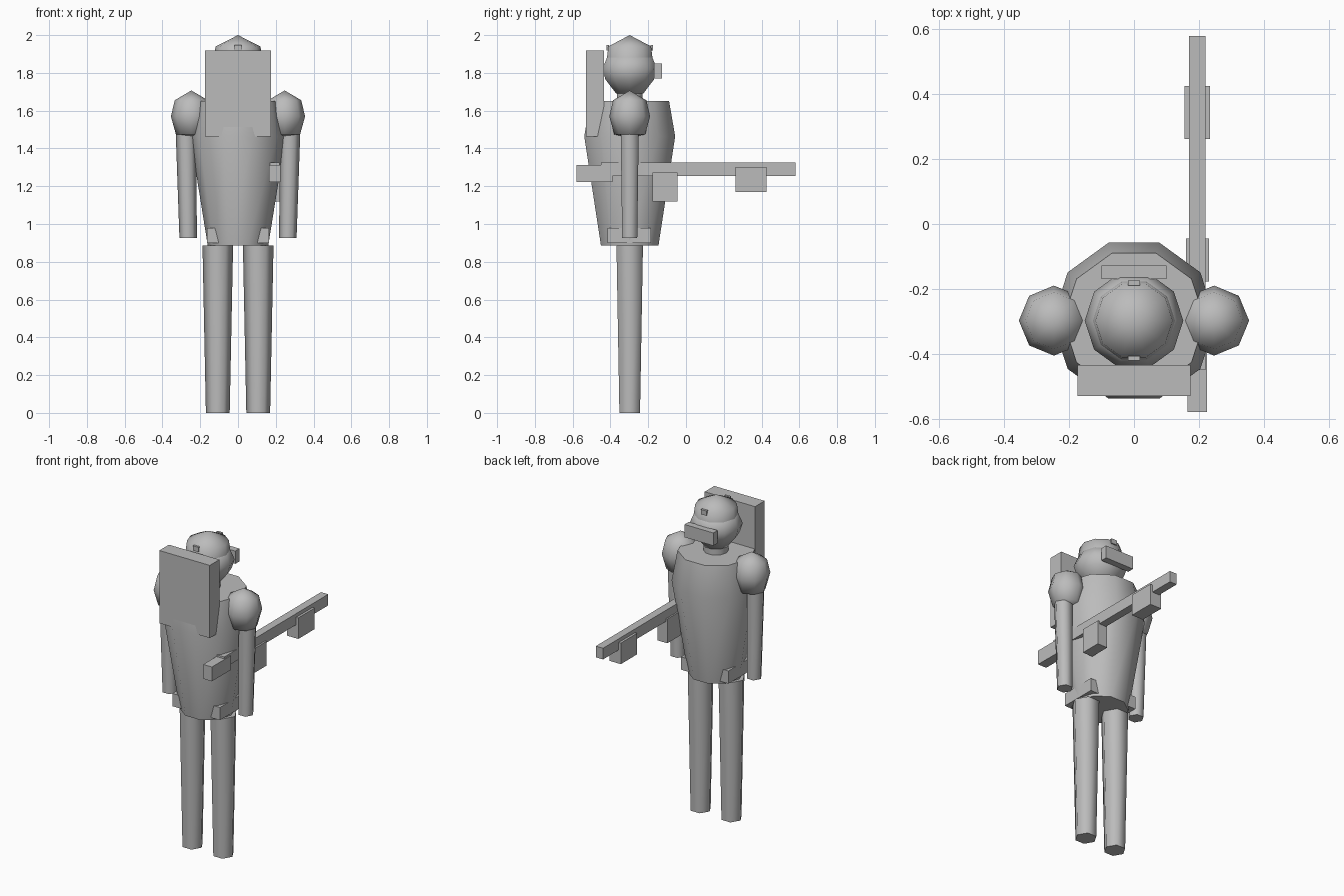
import bpy, bmesh, math

if "Cube" in bpy.data.objects:
    bpy.data.objects.remove(bpy.data.objects["Cube"])

Y0 = -0.298  # body axis

grey = bpy.data.materials.new("plain grey")
grey.diffuse_color = (0.5, 0.5, 0.5, 1)
grey.use_nodes = True
grey.node_tree.nodes["Principled BSDF"].inputs["Base Color"].default_value = grey.diffuse_color


def finish(name, bm):
    bmesh.ops.recalc_face_normals(bm, faces=bm.faces)
    me = bpy.data.meshes.new(name)
    bm.to_mesh(me)
    bm.free()
    me.materials.append(grey)
    ob = bpy.data.objects.new(name, me)
    bpy.context.collection.objects.link(ob)
    return ob


def box(name, x, y, z):
    bm = bmesh.new()
    bmesh.ops.create_cube(bm, size=1)
    for v in bm.verts:
        for i, (a, b) in enumerate((x, y, z)):
            v.co[i] = (a + b) / 2 + v.co[i] * (b - a)
    return finish(name, bm)


def lathe(name, sides, profile):
    """profile: (x centre, radius, z) from bottom to top; radius 0 is a point."""
    bm = bmesh.new()
    rings = []
    for cx, r, z in profile:
        n = sides if r else 1
        rings.append([bm.verts.new((cx + r * math.cos(math.tau * i / sides),
                                    Y0 + r * math.sin(math.tau * i / sides), z))
                      for i in range(n)])
    for lo, hi in zip(rings, rings[1:]):
        for i in range(sides):
            j = (i + 1) % sides
            quad = [lo[i % len(lo)], lo[j % len(lo)], hi[j % len(hi)], hi[i % len(hi)]]
            bm.faces.new(list(dict.fromkeys(quad)))
    for end in (rings[0], rings[-1]):
        if len(end) > 1:
            bm.faces.new(end)
    ob = finish(name, bm)
    for o in bpy.context.selected_objects:
        o.select_set(False)
    ob.select_set(True)
    bpy.context.view_layer.objects.active = ob
    bpy.ops.object.shade_smooth_by_angle(angle=math.radians(65))
    return ob


# torso, neck, head and helmet
lathe("torso", 10, [(0, 0.16, 0.885), (0, 0.253, 1.464), (0, 0.219, 1.652)])
lathe("neck", 10, [(0, 0.072, 1.6), (0, 0.072, 1.73)])
lathe("head", 10, [(0, 0.075, 1.69), (0, 0.135, 1.765), (0, 0.152, 1.82),
                   (0, 0.127, 1.88), (0, 0, 1.95)])
lathe("helmet", 10, [(0, 0.128, 1.868), (0, 0.119, 1.94), (0, 0, 2.0)])
box("visor", (-0.1, 0.1), (-0.17, -0.128), (1.77, 1.85))
for side, y in (("front", -0.414), ("back", -0.182)):
    box("helmet_lamp_" + side, (-0.019, 0.019), (y - 0.007, y + 0.007), (1.918, 1.948))

# limbs, shoulders and hip pouches on both sides
for side, s in (("left", -1), ("right", 1)):
    lathe("leg_" + side, 6, [(s * 0.107, 0.063, 0), (s * 0.107, 0.081, 0.885)])
    lathe("arm_" + side, 6, [(s * 0.264, 0.046, 0.925), (s * 0.276, 0.056, 1.55)])
    lathe("shoulder_" + side, 8, [(s * 0.247, 0, 1.455), (s * 0.247, 0.082, 1.475),
                                  (s * 0.247, 0.108, 1.57), (s * 0.247, 0.088, 1.655),
                                  (s * 0.247, 0, 1.707)])
    box("hip_pouch_" + side, sorted((s * 0.09, s * 0.165)), (-0.415, -0.185), (0.9, 0.98))

# backpack
box("backpack", (-0.175, 0.175), (-0.53, -0.435), (1.462, 1.918))

# rifle carried on the right side
box("rifle_barrel", (0.17, 0.22), (-0.45, 0.58), (1.255, 1.325))
box("rifle_stock", (0.165, 0.225), (-0.58, -0.39), (1.223, 1.313))
box("rifle_grip", (0.161, 0.231), (-0.177, -0.045), (1.12, 1.272))
box("rifle_magazine", (0.155, 0.235), (0.262, 0.425), (1.17, 1.302))
